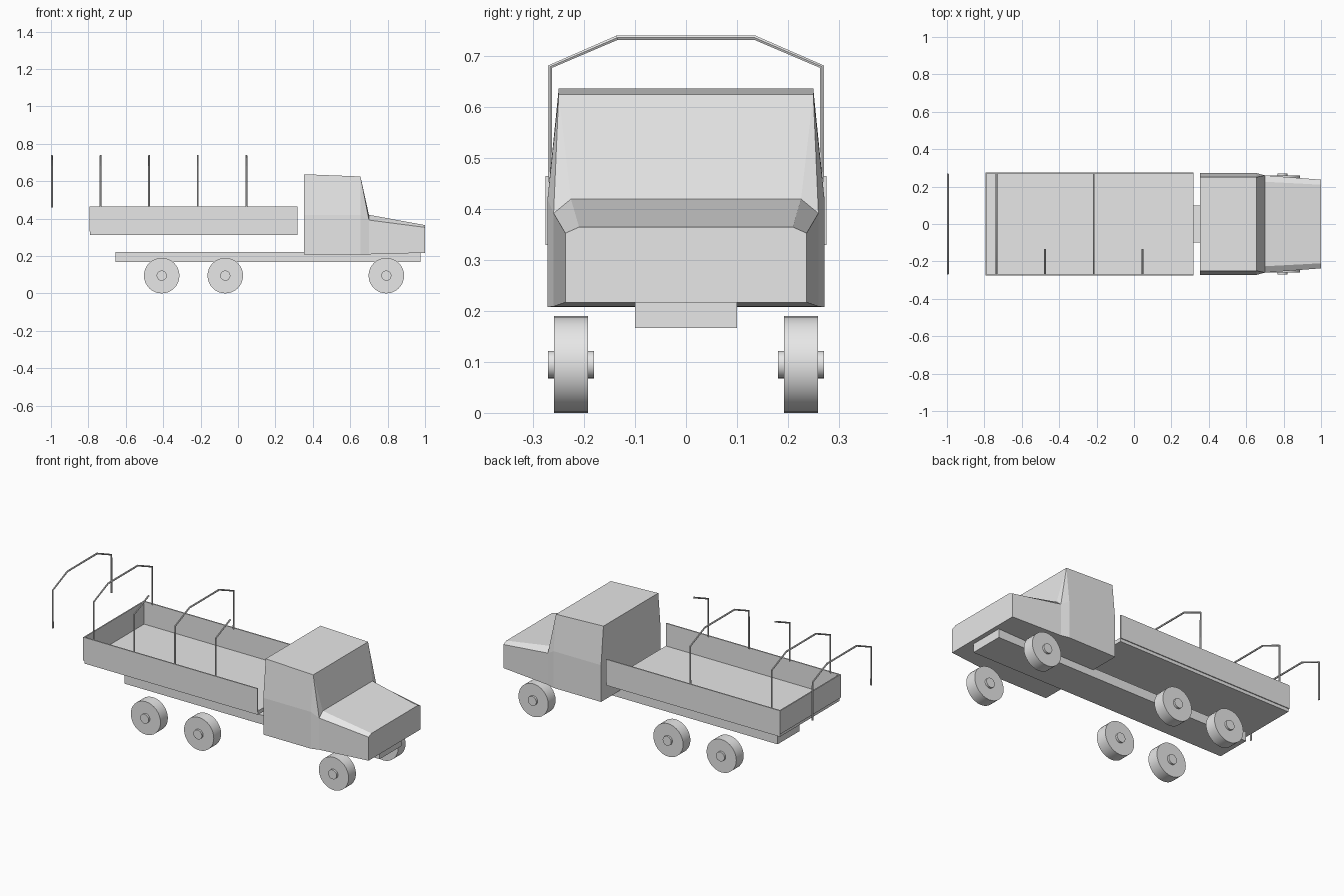
import bpy, bmesh, math
from mathutils import Matrix, Vector

cube = bpy.data.objects.get("Cube")
if cube:
    bpy.data.objects.remove(cube, do_unlink=True)

# One flat grey for the whole truck
grey = bpy.data.materials.new("light_grey")
grey.use_nodes = True
grey.diffuse_color = (0.8, 0.8, 0.8, 1)
grey.node_tree.nodes["Principled BSDF"].inputs["Base Color"].default_value = grey.diffuse_color


def add_object(name, bm):
    bmesh.ops.recalc_face_normals(bm, faces=bm.faces[:])
    mesh = bpy.data.meshes.new(name)
    bm.to_mesh(mesh)
    bm.free()
    mesh.materials.append(grey)
    obj = bpy.data.objects.new(name, mesh)
    bpy.context.collection.objects.link(obj)
    return obj


def box(name, lo, hi):
    lo, hi = Vector(lo), Vector(hi)
    bm = bmesh.new()
    bmesh.ops.create_cube(bm, size=1, matrix=Matrix.Translation((lo + hi) / 2)
                          @ Matrix.Diagonal((*(hi - lo), 1)))
    return add_object(name, bm)


def smooth(obj):
    bpy.ops.object.select_all(action='DESELECT')
    obj.select_set(True)
    bpy.context.view_layer.objects.active = obj
    bpy.ops.object.shade_smooth_by_angle(angle=math.radians(40))


# Chassis beam and open-fronted cargo bed
box("chassis", (-0.655, -0.1, 0.167), (0.975, 0.1, 0.22))
REAR, FRONT, HALF, WALL = -0.795, 0.317, 0.276, 0.007
LOW, HIGH = 0.33, 0.465
box("bed_floor", (REAR + 0.005, -HALF + 0.005, 0.312), (FRONT, HALF - 0.005, LOW + 0.004))
box("tailgate", (REAR, -HALF, LOW), (REAR + WALL, HALF, HIGH))
for side, s in (("right", -1), ("left", 1)):
    y0, y1 = sorted((s * HALF, s * (HALF - WALL)))
    box("bed_wall_" + side, (REAR + WALL, y0, LOW), (FRONT, y1, HIGH))

# Cabin and hood lofted through half sections: x, then (y, z) of sill, belt, top
sections = [
    (0.352, (0.272, 0.208), (0.272, 0.42), (0.25, 0.637)),
    (0.655, (0.272, 0.208), (0.272, 0.42), (0.25, 0.625)),
    (0.70, (0.26, 0.209), (0.26, 0.392), (0.226, 0.42)),
    (1.0, (0.237, 0.217), (0.237, 0.353), (0.21, 0.365)),
]
bm = bmesh.new()
rings = []
for x, *half in sections:
    outline = half + [(-y, z) for y, z in reversed(half)]
    rings.append([bm.verts.new((x, y, z)) for y, z in outline])
for a, b in zip(rings, rings[1:]):
    for i in range(6):
        j = (i + 1) % 6
        # Pillar corners are folded from the roof corner to the hood shoulder
        if a is rings[1] and i in (1, 3):
            top, belt = (j, i) if i == 1 else (i, j)
            bm.faces.new((a[top], a[belt], b[belt]))
            bm.faces.new((a[top], b[belt], b[top]))
        else:
            bm.faces.new((a[i], a[j], b[j], b[i]))
bm.faces.new(rings[0])
bm.faces.new(rings[-1])
add_object("cabin", bm)


# Wheels, each a tyre with a hub through it
def wheel(name, x, y):
    bm = bmesh.new()
    for radius, width in ((0.095, 0.067), (0.027, 0.09)):
        place = Matrix.Translation((x, y, 0.095)) @ Matrix.Rotation(math.pi / 2, 4, 'X')
        bmesh.ops.create_cone(bm, cap_ends=True, segments=32, radius1=radius,
                              radius2=radius, depth=width, matrix=place)
    smooth(add_object(name, bm))


for axle, x in (("rear", -0.408), ("middle", -0.068), ("front", 0.793)):
    for side, s in (("right", -1), ("left", 1)):
        wheel(f"{axle}_wheel_{side}", x, s * 0.226)


# Canopy hoops: some are whole, some only stand on the right side
def hoop(name, x, whole):
    path = [(-0.267, 0.46), (-0.267, 0.68), (-0.135, 0.737)]
    if whole:
        path += [(-y, z) for y, z in reversed(path)]
    curve = bpy.data.curves.new(name, 'CURVE')
    curve.dimensions = '3D'
    curve.bevel_depth = 0.005
    curve.bevel_resolution = 1
    curve.use_fill_caps = True
    spline = curve.splines.new('POLY')
    spline.points.add(len(path) - 1)
    for point, (y, z) in zip(spline.points, path):
        point.co = (x, y, z, 1)
    helper = bpy.data.objects.new(name + "_path", curve)
    bpy.context.collection.objects.link(helper)
    graph = bpy.context.evaluated_depsgraph_get()
    mesh = bpy.data.meshes.new_from_object(helper.evaluated_get(graph))
    bm = bmesh.new()
    bm.from_mesh(mesh)
    bpy.data.objects.remove(helper, do_unlink=True)
    smooth(add_object(name, bm))


for i in range(5):
    hoop(f"canopy_hoop_{i + 1}", -0.995 + 0.26 * i, i not in (2, 4))
